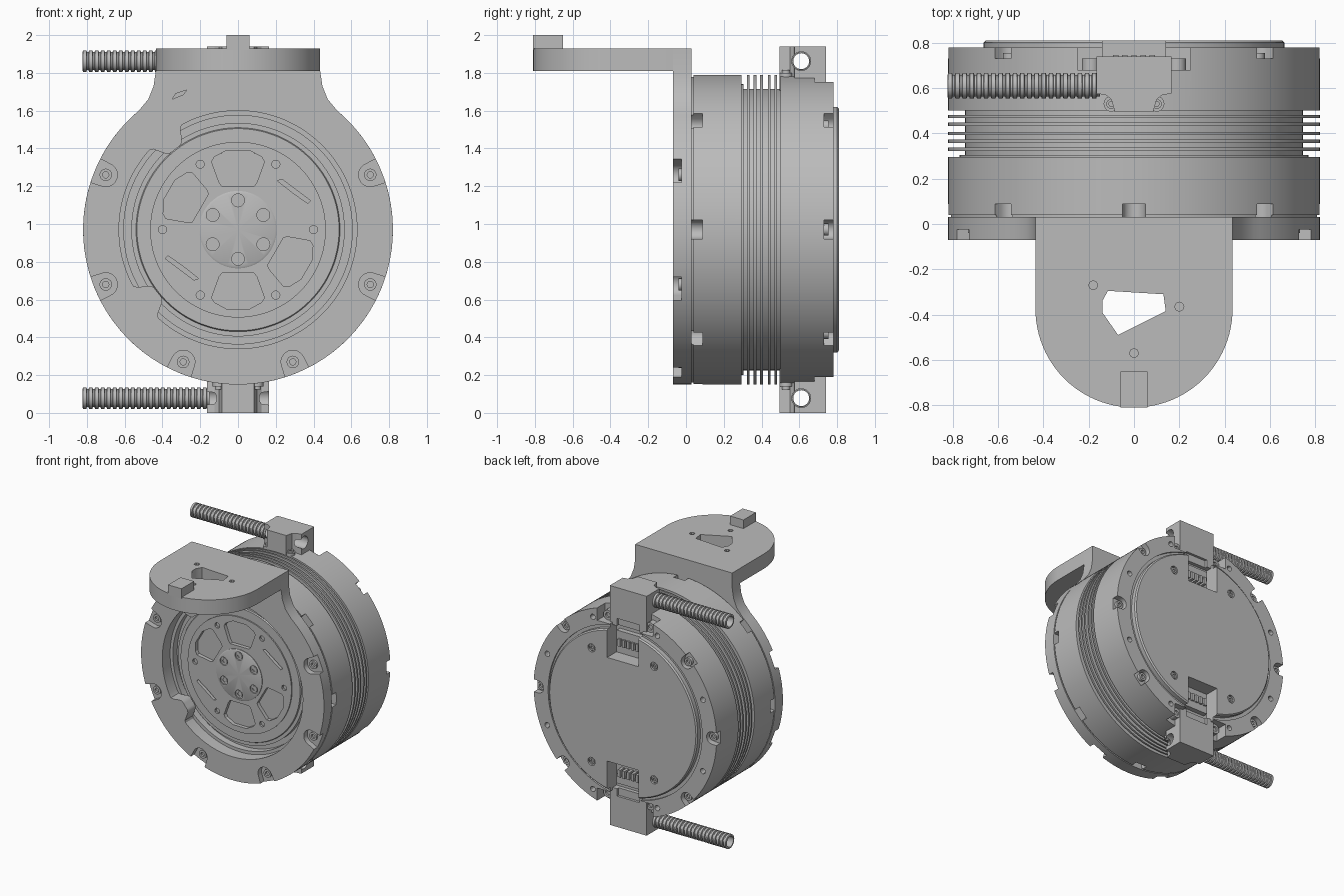
import bpy, bmesh
from math import sin, cos, pi, radians, exp
from mathutils import Vector

cube = bpy.data.objects.get("Cube")
if cube:
    bpy.data.objects.remove(cube)

grey = bpy.data.materials.new("machined grey")
grey.use_nodes = True
grey.diffuse_color = (0.5, 0.5, 0.5, 1)
grey.node_tree.nodes["Principled BSDF"].inputs["Base Color"].default_value = (0.5, 0.5, 0.5, 1)

CZ = 0.97          # height of the main axis
R = 0.82           # outer radius
HUB = (0, 0, CZ)
parts = []


def place(u, v, h, axis, c):
    p = {"X": (h, u, v), "Y": (u, h, v), "Z": (u, v, h)}[axis]
    return Vector(p) + Vector(c)


def prism(bm, pts, lo, hi, axis="Y", c=HUB):
    """Extrude an outline from lo to hi along an axis."""
    a = [bm.verts.new(place(u, v, lo, axis, c)) for u, v in pts]
    b = [bm.verts.new(place(u, v, hi, axis, c)) for u, v in pts]
    bm.faces.new(a)
    bm.faces.new(b[::-1])
    for i in range(len(a)):
        j = (i + 1) % len(a)
        bm.faces.new((a[i], a[j], b[j], b[i]))


def lathe(bm, prof, axis="Y", c=HUB, n=128):
    """Revolve a closed (radius, height) profile around an axis."""
    rings = [[bm.verts.new(place(r * cos(2 * pi * k / n), r * sin(2 * pi * k / n), h, axis, c))
              for r, h in prof] for k in range(n)]
    for k in range(n):
        a, b = rings[k], rings[(k + 1) % n]
        for i in range(len(prof)):
            j = (i + 1) % len(prof)
            bm.faces.new((a[i], a[j], b[j], b[i]))
    bmesh.ops.remove_doubles(bm, verts=bm.verts, dist=1e-5)


def finish(name, bm, cutter=None):
    """Turn a bmesh into an object, with an optional boolean cut."""
    def make(label, b):
        bmesh.ops.recalc_face_normals(b, faces=b.faces)
        me = bpy.data.meshes.new(label)
        b.to_mesh(me)
        b.free()
        ob = bpy.data.objects.new(label, me)
        bpy.context.scene.collection.objects.link(ob)
        return ob
    ob = make(name, bm)
    ob.data.materials.append(grey)
    if cutter:
        tool = make("cutter", cutter)
        tool.hide_render = True
        mod = ob.modifiers.new("cut", "BOOLEAN")
        mod.operation, mod.solver, mod.object = "DIFFERENCE", "EXACT", tool
        mod.use_self = True
        dg = bpy.context.evaluated_depsgraph_get()
        me = bpy.data.meshes.new_from_object(ob.evaluated_get(dg))
        ob.modifiers.clear()
        ob.data = me
        bpy.data.objects.remove(tool)
    parts.append(ob)
    return ob


def rect(x0, x1, y0, y1):
    return [(x0, y0), (x1, y0), (x1, y1), (x0, y1)]


def arc(r, a0, a1, n, cx=0, cy=0):
    return [(cx + r * cos(radians(a0 + (a1 - a0) * i / n)),
             cy + r * sin(radians(a0 + (a1 - a0) * i / n))) for i in range(n + 1)]


def circle(r, cx=0, cy=0, n=20):
    return arc(r, 0, 360, n, cx, cy)[:-1]


def spin(pts, deg):
    c, s = cos(radians(deg)), sin(radians(deg))
    return [(u * c - v * s, u * s + v * c) for u, v in pts]


def polar(r, deg):
    return r * cos(radians(deg)), r * sin(radians(deg))


def screw(bm, u, v, h, out, r=0.03, axis="Y", c=HUB):
    """Socket head screw whose top lies at h and points along out."""
    prof = [(0, h - out * .015), (r * .5, h - out * .015), (r * .5, h), (r, h),
            (r, h - out * .05), (0, h - out * .05)]
    lathe(bm, prof, axis, place(u, v, 0, axis, c), 16)


screws = bmesh.new()

# Front bracket: round flange with a neck, keyed opening and rim pockets
neck = [(.53, .63), (.475, .69), (.447, .76), (.435, .84), (.435, .96)]
outline = arc(R, 130, 410, 100) + neck[1:] + [(-x, z) for x, z in neck[:0:-1]]
flange, cut = bmesh.new(), bmesh.new()
prism(flange, outline, -.07, .03)


def keyed(r, depth):
    pts = []
    for i in range(240):
        a = 1.5 * i
        key = sum(exp(-((a - t) / 7.5) ** 6) for t in (128, 218))
        pts.append(polar(r - depth * key, a))
    return pts


prism(cut, keyed(.63, .09), -.2, .2)
pocket = arc(.062, 90, 270, 12, .758) + [(.9, -.075), (.9, .075)]
for a in (22.5, 157.5, 202.5, 247.5, 292.5, 337.5):
    prism(cut, spin(pocket, a), -.2, -.025)
    screw(screws, *polar(.758, a), -.04, -1, .033)
prism(cut, [(-.35, .69), (-.33, .72), (-.27, .74), (-.29, .715)], -.2, -.05)
finish("front_flange", flange, cut)

# Mounting shelf with its window and stop block
shelf, cut = bmesh.new(), bmesh.new()
prism(shelf, arc(.435, 180, 360, 48, 0, -.375) + [(.435, -.07), (-.435, -.07)], 1.81, 1.93, "Z", (0, 0, 0))
prism(cut, [(-.14, -.34), (-.115, -.295), (.13, -.31), (.14, -.385), (-.07, -.49), (-.14, -.39)],
      1.7, 2, "Z", (0, 0, 0))
for x, y in ((-.18, -.27), (.2, -.365), (0, -.57)):
    prism(cut, circle(.02, x, y, 8), 1.89, 2, "Z", (0, 0, 0))
finish("mounting_shelf", shelf, cut)
stop = bmesh.new()
prism(stop, rect(-.06, .06, -.81, -.65), 1.92, 2, "Z", (0, 0, 0))
finish("stop_block", stop)

# Main housing with cooling fins, rim notches and rear cable recesses
fins = []
for y in (.33, .365, .4, .44, .475):
    fins += [(.745, y - .007), (R, y - .007), (R, y + .007), (.745, y + .007)]
prof = [(0, .085), (.605, .085), (.605, .03), (.81, .03), (.81, .04), (R, .04), (R, .295), (.77, .295),
        (.77, .305), (.745, .305)] + fins + [(.745, .5), (R, .5), (R, .78), (.69, .78), (.69, .765), (0, .765)]
body, cut = bmesh.new(), bmesh.new()
lathe(body, prof, n=160)
notch = arc(.05, 90, 270, 8, .78) + [(.9, -.05), (.9, .05)]
for k in range(8):
    prism(cut, spin(notch, k * 45), 0, .088)
    if k not in (2, 6):
        prism(cut, spin(notch, k * 45), .73, .9)
        screw(screws, *polar(.772, k * 45), .755, 1, .032)
        for d in (-22.5, 22.5) if k % 2 else ():
            prism(cut, circle(.022, *polar(.755, k * 45 + d), 12), .72, .9)
for s in (1, -1):
    prism(cut, rect(-.25, .25, *sorted((s * .68, s * .9))), .68, .9)
    prism(cut, rect(-.14, .14, *sorted((s * .42, s * .7))), .69, .9)
finish("finned_housing", body, cut)

# Rear cover with openings above the sockets
cover, cut = bmesh.new(), bmesh.new()
lathe(cover, [(0, .76), (.665, .76), (.665, .8), (.655, .81), (0, .81)])
for s in (1, -1):
    prism(cut, rect(-.14, .14, *sorted((s * .42, s * .8))), .7, .9)
    for x in (-1, 1):
        prism(cut, circle(.033, x * .28, s * .46, 16), .795, .9)
        screw(screws, x * .28, s * .46, .805, 1, .024)
        screw(screws, x * .19, s * .72, .73, 1, .04)
finish("rear_cover", cover, cut)

# Rotor: stepped outer ring, pocketed disc and centre hub
rotor, cut = bmesh.new(), bmesh.new()
lathe(rotor, [(0, .02), (.465, .02), (.465, .03), (.535, .03), (.54, .04), (.565, .04), (.565, .1), (0, .1)])
window = [(.23, -.085), (.25, -.1), (.36, -.14), (.385, -.125), (.42, -.06), (.42, .06),
          (.385, .125), (.36, .14), (.25, .1), (.23, .085)]
sliver = [(.31, .12), (.335, .115), (.41, -.06), (.39, -.065), (.35, .02)]
for a in (90, 150, 270, 330):
    prism(cut, spin(window, a), -.1, .05)
for a in (30, 210):
    prism(cut, spin(sliver, a), -.1, .05)
for a in (0, 60, 120, 180, 240, 300):
    prism(cut, circle(.022, *polar(.4, a), 10), -.1, .04)
finish("rotor_disc", rotor, cut)

hub, cut = bmesh.new(), bmesh.new()
lathe(hub, [(0, .01), (.195, .01), (.205, .015), (.205, .06), (0, .06)], n=64)
for a in range(30, 360, 60):
    prism(cut, circle(.034, *polar(.155, a)), -.1, .03)
    screw(screws, *polar(.155, a), .014, -1, .026)
finish("centre_hub", hub, cut)

# Cable sockets and corrugated hoses, top and bottom
half = [(.085, .495), (.1, .55), (.125, .57), (.165, .575), (.165, .74)]
for s, where in ((1, "top"), (-1, "bottom")):
    lo, hi = sorted((CZ + s * .66, CZ + s * .97))
    axis_z = CZ + s * .892
    block, cut = bmesh.new(), bmesh.new()
    prism(block, half + [(-x, y) for x, y in half[::-1]], lo, hi, "Z", (0, 0, 0))
    prism(cut, circle(.05, .61, axis_z, 32), -.5, .5, "X", (0, 0, 0))
    prism(cut, rect(-.1, .1, .72, .8), *sorted((CZ + s * .5, CZ + s * .72)), "Z", (0, 0, 0))
    finish(where + "_cable_socket", block, cut)
    ears = bmesh.new()
    for x in (-.1, .1):
        prism(ears, circle(.034, x, .53), *sorted((CZ + s * .72, CZ + s * .83)), "Z", (0, 0, 0))
        screw(screws, x, .53, CZ + s * .845, s, .022, "Z", (0, 0, 0))
    finish(where + "_socket_ears", ears)
    # contacts inside the recess
    pins = bmesh.new()
    prism(pins, rect(-.11, .11, *sorted((s * .54, s * .62))), .68, .73)
    for i in range(5):
        x = -.08 + i * .04
        prism(pins, rect(x - .012, x + .012, *sorted((s * .5, s * .56))), .68, .745)
    finish(where + "_contacts", pins)
    ribs = []
    for i in range(21):
        x = -.823 + i * .0318
        ribs += [(.048, x), (.057, x + .003), (.057, x + .02), (.048, x + .023)]
    hose = bmesh.new()
    lathe(hose, [(.042, -.823)] + ribs + [(.048, -.15), (.042, -.15)], "X", (0, .61, axis_z), 24)
    finish(where + "_hose", hose)

finish("screws", screws)

bpy.ops.object.select_all(action="DESELECT")
for ob in parts:
    ob.select_set(True)
bpy.context.view_layer.objects.active = parts[0]
bpy.ops.object.shade_smooth_by_angle(angle=radians(30))
